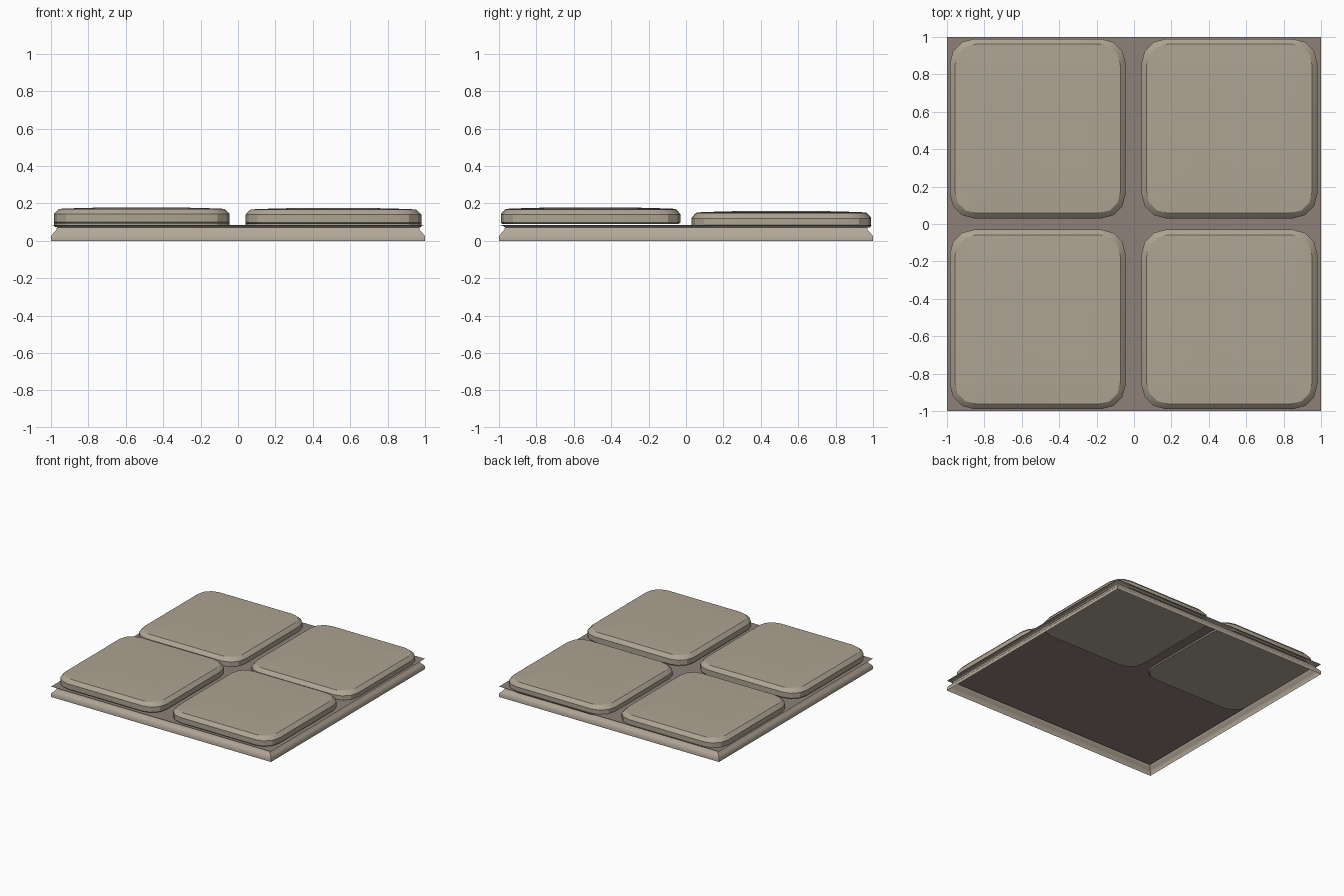
import bpy, bmesh, math

if "Cube" in bpy.data.objects:
    bpy.data.objects.remove(bpy.data.objects["Cube"])


def material(name, rgb):
    m = bpy.data.materials.new(name)
    m.diffuse_color = (*rgb, 1)
    m.use_nodes = True
    m.node_tree.nodes["Principled BSDF"].inputs["Base Color"].default_value = m.diffuse_color
    return m


stone = material("paving_stone", (0.42, 0.37, 0.29))
edging = material("edging_stone", (0.45, 0.39, 0.32))
grout = material("grout", (0.27, 0.22, 0.19))


def outline(hx, hy, r, n):
    """Rounded rectangle, n segments per corner (r = 0 gives four points)."""
    if r == 0:
        return [(hx, hy), (-hx, hy), (-hx, -hy), (hx, -hy)]
    pts = []
    for q, (sx, sy) in enumerate([(1, 1), (-1, 1), (-1, -1), (1, -1)]):
        for i in range(n + 1):
            a = math.pi / 2 * (q + i / n)
            pts.append((sx * (hx - r) + r * math.cos(a), sy * (hy - r) + r * math.sin(a)))
    return pts


def lofted(name, hx, hy, r, profile, mats, cap_bottom, angle):
    """Stack of outlines following (inset, z) steps, capped on top."""
    bm = bmesh.new()
    rings = []
    for inset, z in profile:
        rad = max(r - inset * 0.6, 0.02) if r else 0
        rings.append([bm.verts.new((x, y, z)) for x, y in outline(hx - inset, hy - inset, rad, 3)])
    n = len(rings[0])
    for a, b in zip(rings, rings[1:]):
        for i in range(n):
            j = (i + 1) % n
            bm.faces.new((a[i], a[j], b[j], b[i]))
    top = bm.faces.new(rings[-1])
    top.material_index = len(mats) - 1
    if cap_bottom:
        bm.faces.new(list(reversed(rings[0])))
    me = bpy.data.meshes.new(name)
    bm.to_mesh(me)
    bm.free()
    for m in mats:
        me.materials.append(m)
    ob = bpy.data.objects.new(name, me)
    bpy.context.collection.objects.link(ob)
    bpy.ops.object.select_all(action='DESELECT')
    ob.select_set(True)
    bpy.context.view_layer.objects.active = ob
    bpy.ops.object.shade_smooth_by_angle(angle=math.radians(angle))
    return ob


# Hollow base: hollowed edge moulding below a flat floor, open underneath
lofted("base", 1, 1, 0,
       [(0, 0), (0, 0.025), (0.014, 0.043), (0.028, 0.058), (0.032, 0.072), (0.022, 0.08), (0, 0.085)],
       [edging, grout], False, 50)

# Four paving stones, the back pair sunk slightly into the floor
tile_profile = [(0.008, 0), (0, 0.008), (0, 0.05), (0.018, 0.07), (0.028, 0.078), (0.10, 0.081), (0.25, 0.085)]
for name, x, y, z in [("front_left_tile", -0.515, -0.51, 0.093),
                      ("front_right_tile", 0.51, -0.51, 0.09),
                      ("back_left_tile", -0.515, 0.51, 0.074),
                      ("back_right_tile", 0.51, 0.51, 0.07)]:
    ob = lofted(name, 0.47, 0.48, 0.13, tile_profile, [stone], True, 25)
    ob.location = (x, y, z)
